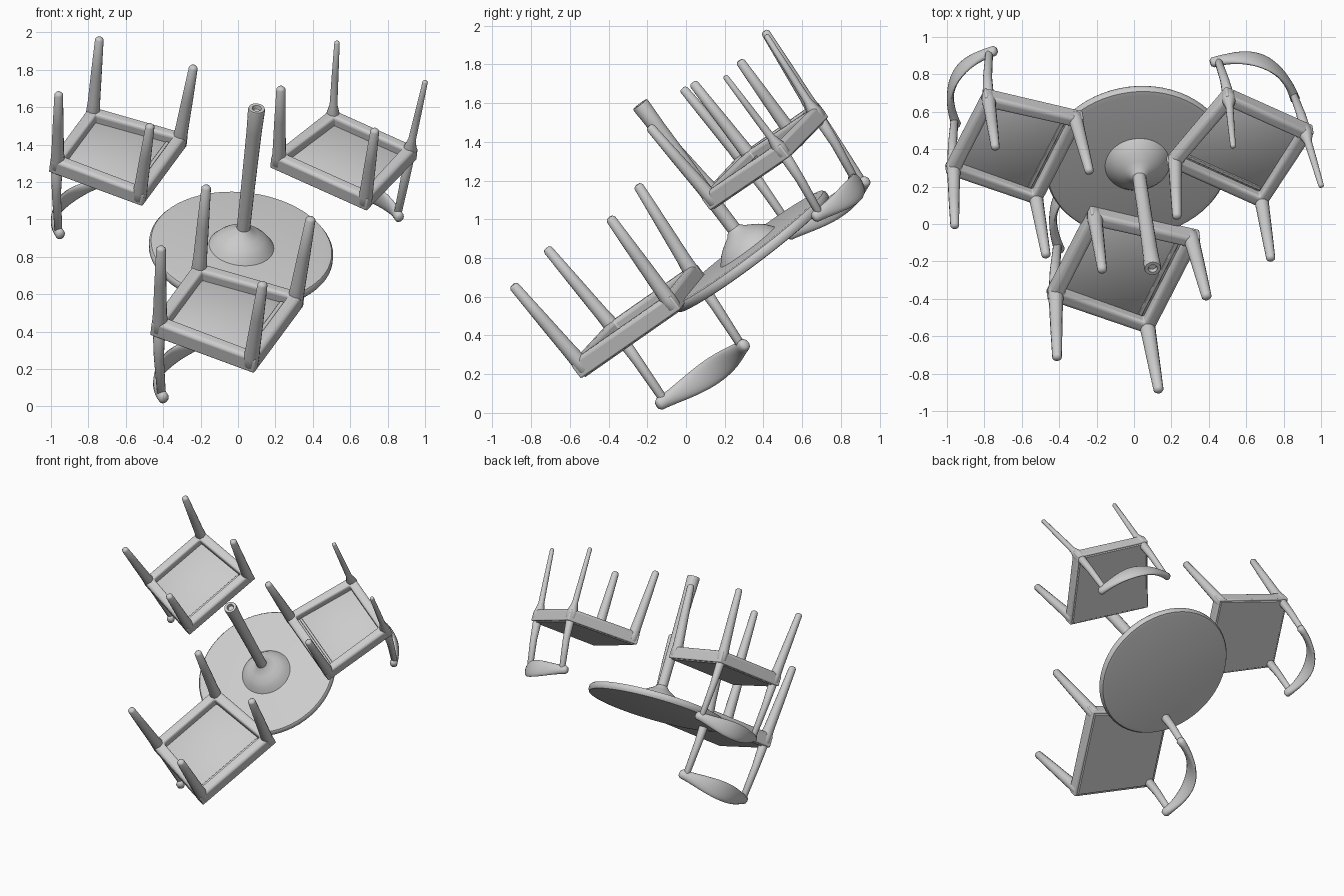
import bpy, bmesh, math
from mathutils import Vector, Matrix

if "Cube" in bpy.data.objects:
    bpy.data.objects.remove(bpy.data.objects["Cube"])

# shared tilted frame: everything is upside down, legs point along UP
UP = Vector((0.088, -0.6, 0.795)).normalized()
E1 = Vector((1, 0, 0))
E1 = (E1 - UP * E1.dot(UP)).normalized()
E2 = UP.cross(E1)


def frame(loc, angle):
    a = math.radians(angle)
    f = E1 * math.cos(a) + E2 * math.sin(a)
    m = Matrix((f, UP.cross(f), UP)).transposed().to_4x4()
    m.translation = loc
    return m


def finish(bm, name, mat, bevel=0, angle=40):
    bmesh.ops.recalc_face_normals(bm, faces=bm.faces)
    me = bpy.data.meshes.new(name)
    bm.to_mesh(me)
    bm.free()
    ob = bpy.data.objects.new(name, me)
    bpy.context.collection.objects.link(ob)
    ob.matrix_world = mat
    if bevel:
        b = ob.modifiers.new("Bevel", 'BEVEL')
        b.width, b.segments = bevel, 3
    bpy.ops.object.select_all(action='DESELECT')
    ob.select_set(True)
    bpy.context.view_layer.objects.active = ob
    bpy.ops.object.shade_smooth_by_angle(angle=math.radians(angle))
    return ob


def loft(bm, rings, caps=True, closed=False):
    vs = [[bm.verts.new(p) for p in r] for r in rings]
    n = len(vs[0])
    pairs = list(zip(vs, vs[1:])) + ([(vs[-1], vs[0])] if closed else [])
    for a, b in pairs:
        for i in range(n):
            j = (i + 1) % n
            bm.faces.new((a[i], a[j], b[j], b[i]))
    if caps and not closed:
        bm.faces.new(vs[0])
        bm.faces.new(vs[-1])


def sweep(name, mat, pts, sizes, ref, sides=14):
    """Elliptical sections (half sizes along ref and across it) on a path, with rounded ends."""
    pts = [Vector(p) for p in pts]
    tan = [(pts[min(i + 1, len(pts) - 1)] - pts[max(i - 1, 0)]).normalized() for i in range(len(pts))]
    items = list(zip(pts, tan, sizes))
    for end, sign in ((0, -1), (-1, 1)):
        p, t, (a, b) = items[end]
        extra = (p + t * sign * min(a, b) * 0.5, t, (a * 0.6, b * 0.6))
        items.insert(0 if end == 0 else len(items), extra)
    rings = []
    for p, t, (a, b) in items:
        u = (Vector(ref) - t * Vector(ref).dot(t)).normalized()
        v = t.cross(u)
        rings.append([p + u * a * math.cos(k) + v * b * math.sin(k)
                      for k in (2 * math.pi * i / sides for i in range(sides))])
    bm = bmesh.new()
    loft(bm, rings)
    return finish(bm, name, mat, angle=60)


def lathe(name, mat, profile, sides=64):
    bm = bmesh.new()
    loft(bm, [[(r * math.cos(k), r * math.sin(k), z)
               for k in (2 * math.pi * i / sides for i in range(sides))] for r, z in profile])
    return finish(bm, name, mat)


# seat corners: half depth, half width at front and back
HD, HF, HB = 0.275, 0.305, 0.27


def corners(off, z):
    return [(HD + off, HF + off, z), (-HD - off, HB + off, z),
            (-HD - off, -HB - off, z), (HD + off, -HF - off, z)]


def chair(label, loc, angle, scale, back_len, back_leg):
    m = frame(loc, angle) @ Matrix.Scale(scale, 4)
    # seat frame
    bm = bmesh.new()
    section = [(0.036, -0.05), (0.036, 0.035), (0.02, 0.048), (-0.025, 0.048), (-0.036, 0.035), (-0.036, -0.05)]
    loft(bm, [corners(o, z) for o, z in section], closed=True)
    finish(bm, label + "_seat_frame", m, 0.012)
    # seat panel and batten
    bm = bmesh.new()
    loft(bm, [corners(o, z) for o, z in ((0.015, -0.058), (0.025, -0.045), (-0.03, -0.012))])
    finish(bm, label + "_seat", m)
    bm = bmesh.new()
    loft(bm, [[(x, y, z) for x, y in ((0.205, -0.26), (0.225, -0.26), (0.225, 0.26), (0.205, 0.26))]
              for z in (-0.02, 0.002)])
    finish(bm, label + "_seat_batten", m, 0.004)
    # legs and back posts
    for side, s in (("left", 1), ("right", -1)):
        for end, a, b, k in (("front", (HD, HF), (0.3, 0.33), 1), ("back", (-HD, HB), (-0.3, 0.31), back_leg)):
            pts, sizes = [], []
            for t, z, r in ((0, -0.025, 0.040), (0, 0.03, 0.042), (0.15, 0.1, 0.039),
                            (0.55, 0.3, 0.034), (1, 0.537, 0.027)):
                pts.append((a[0] + (b[0] - a[0]) * t, s * (a[1] + (b[1] - a[1]) * t), z))
                q = r * (1 if z < 0.05 else k)
                sizes.append((q, q))
            sweep(f"{label}_{end}_{side}_leg", m, pts, sizes, (1, 0, 0))
        sweep(f"{label}_{side}_back_post", m,
              [(-HD, s * HB, -0.02), (-0.26, s * 0.268, -0.2 * back_len), (-0.222, s * 0.265, -0.445 * back_len)],
              [(0.034, 0.034), (0.027, 0.027), (0.023, 0.023)], (1, 0, 0))
    # curved backrest
    ts = [i / 10 for i in range(-10, 11)]
    sweep(label + "_backrest", m,
          [(-0.33 + 0.13 * t * t, 0.29 * t, (-0.47 + 0.03 * t * t) * back_len) for t in ts],
          [(0.033 + 0.036 * (1 - t * t) ** 1.5, 0.018 + 0.011 * t * t) for t in ts], (0, 0, 1), 16)


# upturned table: top, domed collar, pole
T = frame(Vector((0.016, 0.335, 0.835)), 0)
lathe("table_top", T, [(0.46, -0.03), (0.485, -0.026), (0.494, -0.012), (0.494, 0.012),
                       (0.485, 0.024), (0.46, 0.028)])
lathe("table_collar", T, [(0.18, 0.02), (0.165, 0.04), (0.145, 0.065), (0.12, 0.087), (0.085, 0.11),
                          (0.055, 0.128), (0.036, 0.15)], 40)
lathe("table_pole", T, [(0.036, 0.1), (0.037, 0.4), (0.041, 0.8), (0.046, 0.945), (0.043, 0.955),
                        (0.025, 0.955), (0.02, 0.935)], 16)

chair("front_chair", Vector((-0.063, -0.235, 0.488)), -23, 1.0, 1.0, 0.95)
chair("left_chair", Vector((-0.645, 0.42, 1.35)), -23, 0.9, 1.1, 0.95)
chair("right_chair", Vector((0.58, 0.41, 1.328)), -122, 0.9, 0.96, 0.6)
